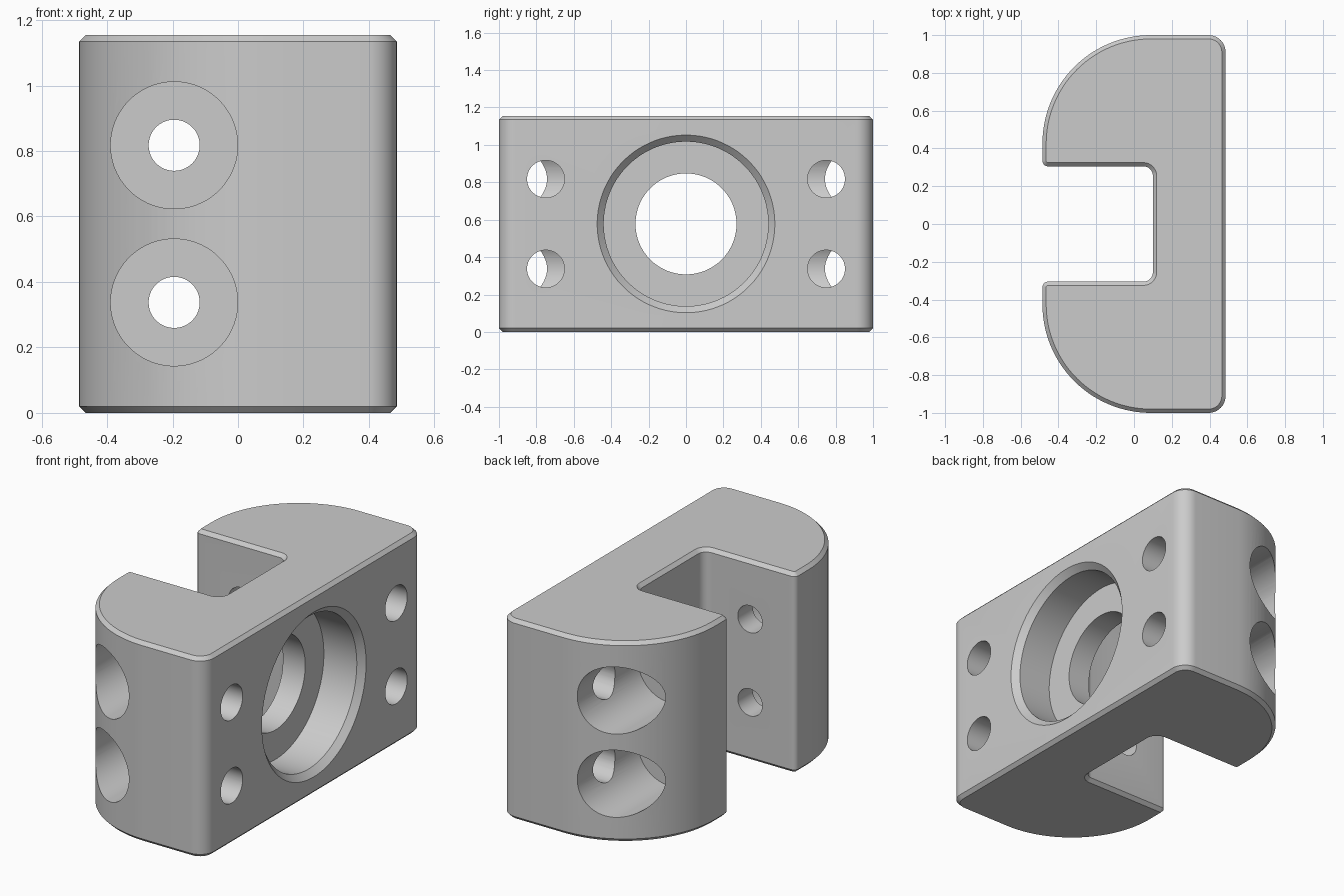
import bpy, bmesh, math

if "Cube" in bpy.data.objects:
    bpy.data.objects.remove(bpy.data.objects["Cube"])

HEIGHT, CHAMFER = 1.155, 0.02
MID_Z = HEIGHT / 2


def make_object(name, bm):
    bmesh.ops.recalc_face_normals(bm, faces=bm.faces[:])
    mesh = bpy.data.meshes.new(name)
    bm.to_mesh(mesh)
    bm.free()
    obj = bpy.data.objects.new(name, mesh)
    bpy.context.collection.objects.link(obj)
    return obj


def loft(name, rings):
    """Skin equal-length closed rings and cap both ends."""
    bm = bmesh.new()
    loops = [[bm.verts.new(p) for p in ring] for ring in rings]
    for a, b in zip(loops, loops[1:]):
        n = len(a)
        for i in range(n):
            j = (i + 1) % n
            bm.faces.new((a[i], a[j], b[j], b[i]))
    bm.faces.new(loops[0][::-1])
    bm.faces.new(loops[-1])
    return make_object(name, bm)


def outline(inset):
    """Block footprint: rounded corners as arcs, mirrored across y = 0."""
    # centre x, centre y, radius, start angle, end angle, steps, inset sign
    arcs = [(0.395, 0.91, 0.09, 0, 90, 10, -1),
            (0.09, 0.425, 0.575, 90, 180, 28, -1),
            (-0.455, 0.335, 0.03, 180, 270, 6, -1),
            (0.05, 0.255, 0.05, 90, 0, 8, 1)]
    half = []
    for cx, cy, r, a0, a1, steps, sign in arcs:
        for i in range(steps + 1):
            a = math.radians(a0 + (a1 - a0) * i / steps)
            rr = r + sign * inset
            half.append((cx + rr * math.cos(a), cy + rr * math.sin(a)))
    return half + [(x, -y) for x, y in reversed(half)]


def turned_cutter(name, axis, stations, across, z, sides=64):
    """Round cutter along x or y from (position, radius) stations."""
    rings = []
    for pos, r in stations:
        ring = []
        for i in range(sides):
            a = math.tau * (i + 0.5) / sides
            u, w = across + r * math.cos(a), z + r * math.sin(a)
            ring.append((pos, u, w) if axis == 'x' else (u, pos, w))
        rings.append(ring)
    return loft(name, rings)


# Slotted block with chamfered top and bottom rims
levels = [(0, CHAMFER), (CHAMFER, 0), (HEIGHT - CHAMFER, 0), (HEIGHT, CHAMFER)]
block = loft("slotted_block", [[(x, y, z) for x, y in outline(d)] for z, d in levels])

# Central stepped bore with a countersunk rim
cutters = [turned_cutter("bore_cutter", 'x',
                         [(0.0, 0.27), (0.24, 0.27), (0.24, 0.44), (0.45, 0.44),
                          (0.485, 0.475), (0.6, 0.475)], 0, MID_Z, 96)]

# Four bolt positions: counterbored cross holes and the holes that meet them
for side in (-1, 1):
    for z in (MID_Z - 0.24, MID_Z + 0.24):
        cutters.append(turned_cutter("cross_hole_cutter", 'y',
                                     [(side * 0.2, 0.078), (side * 0.44, 0.078),
                                      (side * 0.44, 0.194), (side * 1.2, 0.194)],
                                     -0.195, z))
        cutters.append(turned_cutter("face_hole_cutter", 'x',
                                     [(-0.195, 0.1), (0.6, 0.1)], side * 0.75, z, 48))

bpy.context.view_layer.objects.active = block
for cutter in cutters:
    cutter.hide_render = True
    mod = block.modifiers.new(cutter.name, 'BOOLEAN')
    mod.operation = 'DIFFERENCE'
    mod.solver = 'EXACT'
    mod.object = cutter
    bpy.ops.object.modifier_apply(modifier=mod.name)
for cutter in cutters:
    bpy.data.objects.remove(cutter, do_unlink=True)

# Plain grey finish, smooth curves with crisp edges
grey = bpy.data.materials.new("plain_grey")
grey.diffuse_color = (0.6, 0.6, 0.6, 1)
grey.use_nodes = True
grey.node_tree.nodes["Principled BSDF"].inputs["Base Color"].default_value = grey.diffuse_color
block.data.materials.clear()
block.data.materials.append(grey)
for poly in block.data.polygons:
    poly.material_index = 0
bpy.ops.object.select_all(action='DESELECT')
block.select_set(True)
bpy.ops.object.shade_smooth_by_angle(angle=math.radians(30))
